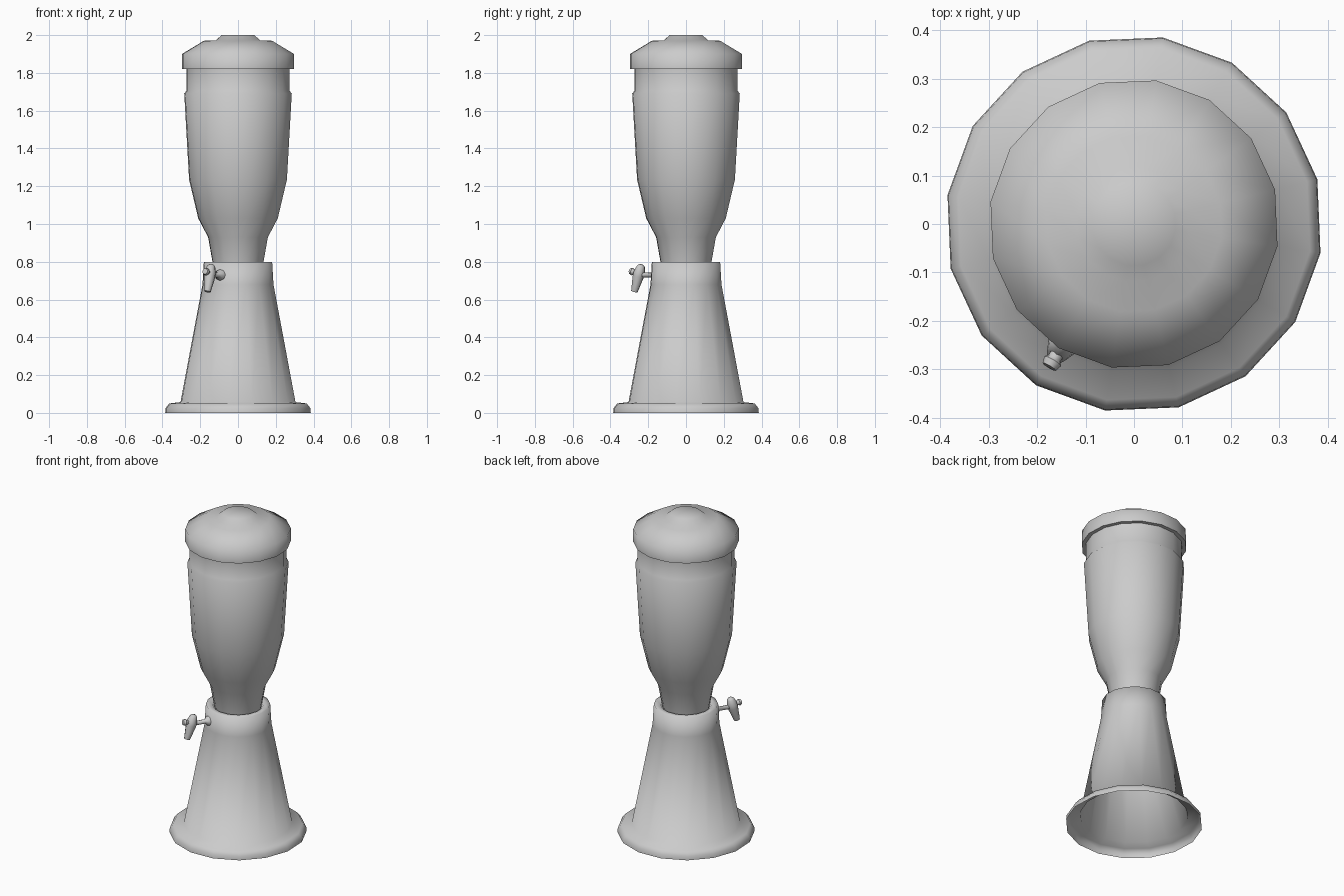
import bpy, bmesh, math
from mathutils import Vector, Matrix

if "Cube" in bpy.data.objects:
    bpy.data.objects.remove(bpy.data.objects["Cube"])


def lathe(name, profile, sides=16, start=13.7, matrix=None, angle=50):
    """Revolve (radius, height) points about z; radius 0 closes to a point."""
    bm = bmesh.new()
    rings = []
    for r, z in profile:
        if r == 0:
            rings.append([bm.verts.new((0, 0, z))] * sides)
            continue
        ring = []
        for i in range(sides):
            a = math.radians(start) + 2 * math.pi * i / sides
            ring.append(bm.verts.new((r * math.cos(a), r * math.sin(a), z)))
        rings.append(ring)
    for lo, hi in zip(rings, rings[1:]):
        for i in range(sides):
            j = (i + 1) % sides
            bm.faces.new(dict.fromkeys((lo[i], lo[j], hi[j], hi[i])))
    if matrix:
        bm.transform(matrix)
    mesh = bpy.data.meshes.new(name)
    bm.to_mesh(mesh)
    bm.free()
    obj = bpy.data.objects.new(name, mesh)
    bpy.context.collection.objects.link(obj)
    bpy.ops.object.select_all(action='DESELECT')
    obj.select_set(True)
    bpy.context.view_layer.objects.active = obj
    bpy.ops.object.shade_smooth_by_angle(angle=math.radians(angle))
    return obj


def along(start, end):
    """Matrix placing local z along the line start -> end."""
    rot = (end - start).to_track_quat('Z', 'Y').to_matrix().to_4x4()
    return Matrix.Translation(start) @ rot


# Hollow flared stand with foot flange and rolled-in top rim
lathe("stand", [(0.39, 0), (0.388, 0.025), (0.368, 0.05), (0.308, 0.057),
                (0.19, 0.68), (0.183, 0.80), (0.148, 0.80), (0.134, 0.785)], angle=100)

# Tapered container with a recessed collar under the lid
lathe("container", [(0.134, 0.785), (0.16, 0.93), (0.213, 1.03), (0.262, 1.235),
                    (0.288, 1.69), (0.277, 1.705), (0.277, 1.82)], angle=80)

# Lid with low raised button
lathe("lid", [(0.277, 1.82), (0.30, 1.82), (0.30, 1.90), (0.183, 1.97),
              (0.12, 1.972), (0.087, 2.0), (0, 2.0)], angle=60)

# Tap: stem with wall flange, leaning spout body, front knob
out = Vector((-0.51, -0.86, 0)).normalized()


def tap_point(r, z):
    return out * r + Vector((0, 0, z))


lathe("tap_stem", [(0, 0), (0.03, 0), (0.03, 0.018), (0.013, 0.034), (0.013, 0.125)],
      8, 0, along(tap_point(0.172, 0.73), tap_point(0.3, 0.73)))
lathe("tap_body", [(0, 0), (0.018, 0), (0.031, 0.085), (0.031, 0.105),
                   (0.022, 0.14), (0.012, 0.15), (0, 0.15)],
      8, 0, along(tap_point(0.318, 0.642), tap_point(0.275, 0.785)))
lathe("tap_knob", [(0.014, 0), (0.014, 0.035), (0.02, 0.042), (0.016, 0.056), (0, 0.058)],
      8, 0, along(tap_point(0.288, 0.74), tap_point(0.345, 0.75)))
